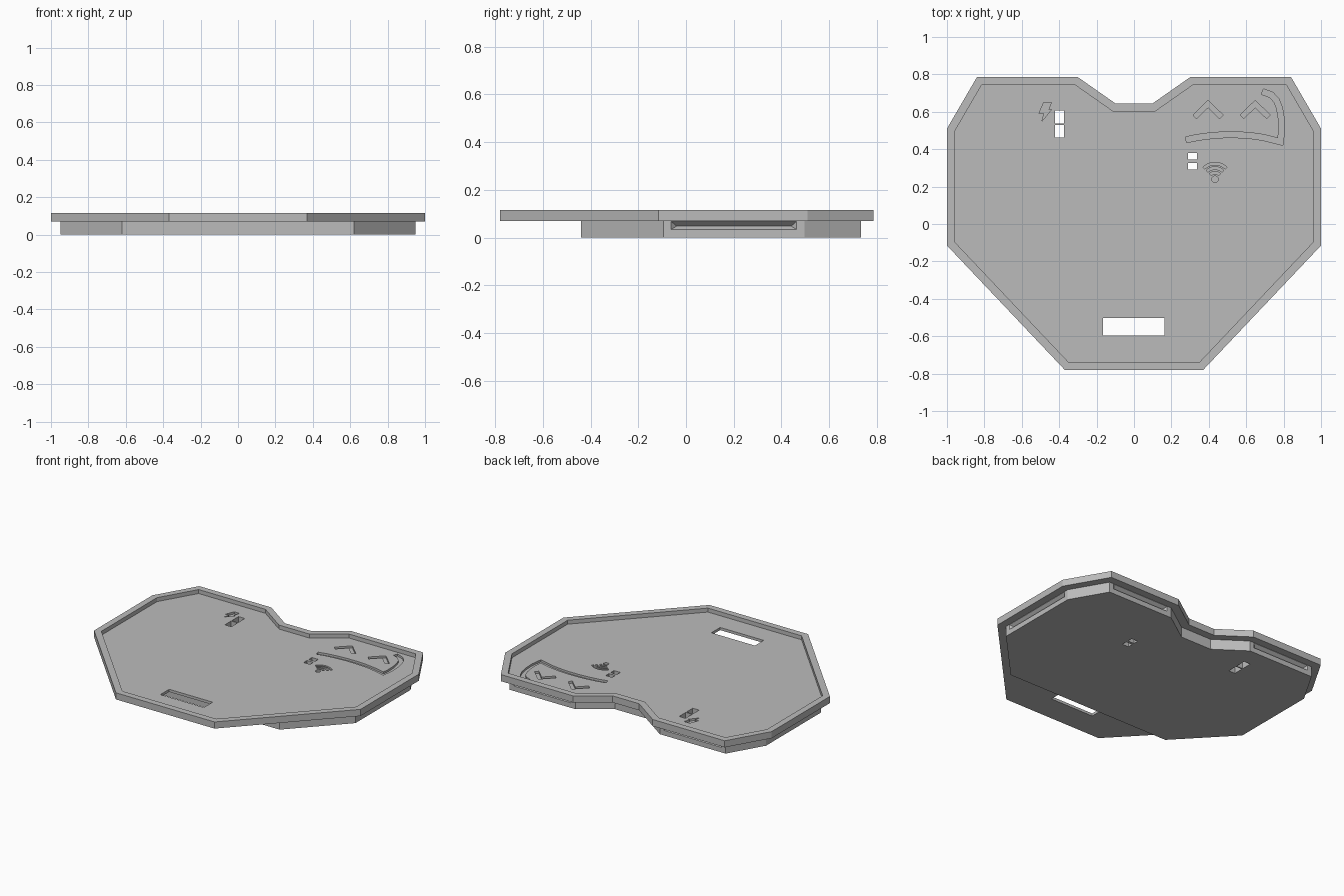
import bpy, bmesh
from math import cos, sin, radians
from mathutils import Vector

cube = bpy.data.objects.get("Cube")
if cube:
    bpy.data.objects.remove(cube)

grey = bpy.data.materials.new("plain_grey")
grey.use_nodes = True
grey.diffuse_color = (0.5, 0.5, 0.5, 1)
grey.node_tree.nodes["Principled BSDF"].inputs["Base Color"].default_value = (0.5, 0.5, 0.5, 1)

PLATE_BOTTOM, FLOOR, TOP = 0.07, 0.088, 0.115
ENGRAVED = FLOOR - 0.014


def add_object(name, bm):
    bmesh.ops.recalc_face_normals(bm, faces=bm.faces)
    mesh = bpy.data.meshes.new(name)
    bm.to_mesh(mesh)
    bm.free()
    mesh.materials.append(grey)
    obj = bpy.data.objects.new(name, mesh)
    bpy.context.collection.objects.link(obj)
    return obj


def prism(name, points, low, high):
    """Extrude a flat outline between two heights."""
    bm = bmesh.new()
    face = bm.faces.new([bm.verts.new((p[0], p[1], low)) for p in points])
    new = bmesh.ops.extrude_face_region(bm, geom=[face])["geom"]
    bmesh.ops.translate(bm, vec=(0, 0, high - low),
                        verts=[g for g in new if isinstance(g, bmesh.types.BMVert)])
    return add_object(name, bm)


def box(name, x1, x2, y1, y2, low=-0.1):
    return prism(name, [(x1, y1), (x2, y1), (x2, y2), (x1, y2)], low, 0.2)


def offset(points, d, closed):
    """Shift a path to its left by d with mitred corners."""
    pts, out = [Vector(p) for p in points], []
    for i, p in enumerate(pts):
        sides = []
        if closed or i > 0:
            sides.append((p - pts[i - 1]).normalized())
        if closed or i < len(pts) - 1:
            sides.append((pts[(i + 1) % len(pts)] - p).normalized())
        normals = [Vector((-s.y, s.x)) for s in sides]
        m = sum(normals, Vector((0, 0))).normalized()
        out.append(p + m * d / m.dot(normals[0]))
    return out


def ribbon(points, width):
    return offset(points, width / 2, False) + offset(points, -width / 2, False)[::-1]


def arc(cx, cy, r, start, end, steps):
    angles = [radians(start + (end - start) * i / steps) for i in range(steps + 1)]
    return [(cx + r * cos(a), cy + r * sin(a)) for a in angles]


def groove(a, b):
    """Tapered V-shaped cutter along the wall from a to b, the inside on the left."""
    along = (b - a).normalized()
    inward = Vector((-along.y, along.x))

    def at(p, run, depth, z):
        q = p + along * run + inward * depth
        return (q.x, q.y, z)
    bm = bmesh.new()
    for p, s in ((a, 1), (b, -1)):
        for spot in (at(p, s * 0.03, -0.002, 0.033), at(p, s * 0.03, -0.002, 0.0695),
                     at(p, s * 0.055, 0.022, 0.048)):
            bm.verts.new(spot)
    bmesh.ops.convex_hull(bm, input=bm.verts)
    return add_object("groove_cutter", bm)


def apply_boolean(target, tool, operation):
    mod = target.modifiers.new("boolean", "BOOLEAN")
    mod.operation, mod.object, mod.solver = operation, tool, "EXACT"
    bpy.context.view_layer.update()
    result = bpy.data.meshes.new_from_object(
        target.evaluated_get(bpy.context.evaluated_depsgraph_get()))
    target.modifiers.clear()
    target.data = result
    bpy.data.objects.remove(tool)


# Angular heart outline, counter-clockwise
half = [(0.37, -0.78), (1, -0.115), (1, 0.51), (0.84, 0.785), (0.3, 0.785), (0.1, 0.645)]
outline = half + [(-x, y) for x, y in reversed(half)]

# Top plate and the smaller body below it, cut off straight at the front
plate = prism("heart_plate", outline, PLATE_BOTTOM, TOP)
body = offset(outline, 0.052, True)
walls = [(body[i], body[i + 1]) for i in (1, 3, 7, 9)]
front = -0.44
t = (front - body[0].y) / (body[1].y - body[0].y)
cut = body[0].x + t * (body[1].x - body[0].x)
body_outline = [(cut, front)] + body[1:-1] + [(-cut, front)]
apply_boolean(plate, prism("lower_body", body_outline, 0, FLOOR - 0.005), "UNION")

# Recess inside the raised rim
cutters = [prism("recess_cutter", offset(outline, 0.043, True), FLOOR, 0.2)]

# Strap slot and the paired small windows, all the way through
cutters += [box("strap_slot", -0.165, 0.162, -0.597, -0.503),
            box("window_a", -0.422, -0.374, 0.537, 0.608),
            box("window_b", -0.422, -0.374, 0.462, 0.529),
            box("window_c", 0.289, 0.337, 0.345, 0.379),
            box("window_d", 0.289, 0.337, 0.291, 0.327)]

# Snap grooves on the side and back walls
cutters += [groove(a, b) for a, b in walls]

# Engraved eyes, smile, bolt and signal arcs
smile = [(0.278, 0.45), (0.34, 0.463), (0.41, 0.472), (0.48, 0.477), (0.55, 0.477),
         (0.62, 0.473), (0.69, 0.463), (0.782, 0.44), (0.79, 0.5), (0.788, 0.56),
         (0.778, 0.62), (0.762, 0.66), (0.735, 0.69), (0.687, 0.708)]
bolt = [(-0.483, 0.65), (-0.441, 0.65), (-0.457, 0.612), (-0.441, 0.612),
        (-0.492, 0.55), (-0.481, 0.59), (-0.508, 0.59)]
shapes = [ribbon(smile, 0.031), bolt, arc(0.433, 0.239, 0.017, 0, 345, 23)]
for x in (0.396, 0.648):
    shapes.append(ribbon([(x - 0.071, 0.573), (x, 0.642), (x + 0.071, 0.573)], 0.027))
for r in (0.035, 0.06, 0.084):
    shapes.append(ribbon(arc(0.433, 0.239, r, 45, 135, 12), 0.014))
cutters += [prism("engraving_cutter", s, ENGRAVED, 0.2) for s in shapes]

for c in cutters:
    apply_boolean(plate, c, "DIFFERENCE")
